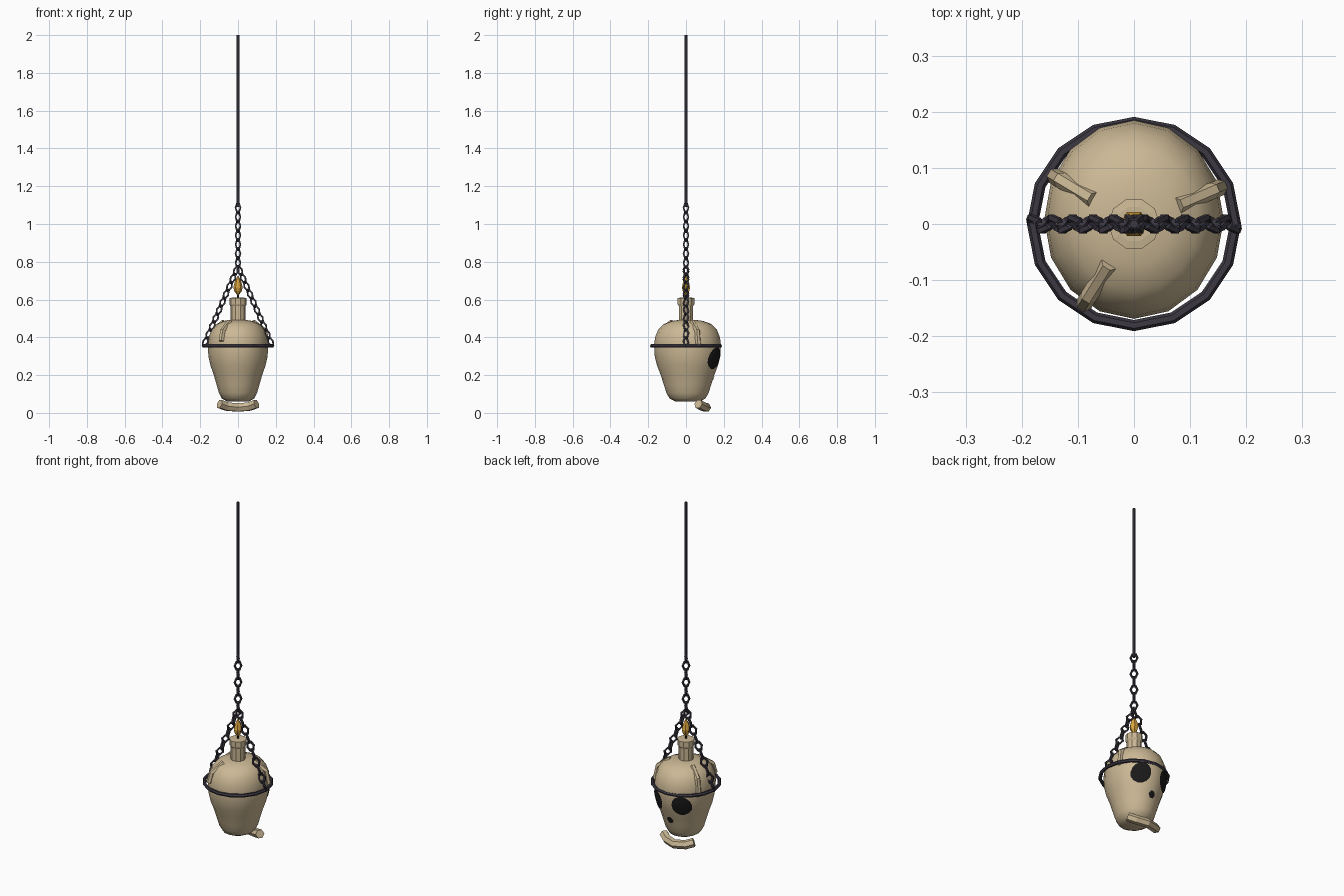
import bpy, bmesh, math
from mathutils import Vector, Matrix

if "Cube" in bpy.data.objects:
    bpy.data.objects.remove(bpy.data.objects["Cube"])


def material(name, rgb):
    m = bpy.data.materials.new(name)
    m.diffuse_color = (*rgb, 1)
    m.use_nodes = True
    m.node_tree.nodes["Principled BSDF"].inputs["Base Color"].default_value = m.diffuse_color
    return m


BONE = material("bone wax", (0.60, 0.48, 0.30))
IRON = material("dark iron", (0.045, 0.04, 0.055))
DARK = material("socket black", (0.010, 0.010, 0.010))
FLAME = material("flame amber", (0.72, 0.38, 0.05))


def mesh_object(name, bm, mat, smooth=None):
    bmesh.ops.recalc_face_normals(bm, faces=bm.faces)
    me = bpy.data.meshes.new(name)
    bm.to_mesh(me)
    bm.free()
    ob = bpy.data.objects.new(name, me)
    bpy.context.collection.objects.link(ob)
    me.materials.append(mat)
    if smooth:
        bpy.ops.object.select_all(action='DESELECT')
        bpy.context.view_layer.objects.active = ob
        ob.select_set(True)
        bpy.ops.object.shade_smooth_by_angle(angle=math.radians(smooth))
    return ob


def lathe(name, profile, sides, mat, sx=1.0, sy=1.0, cy=0.0, smooth=None):
    """Profile of (radius, z), capped at both ends."""
    bm = bmesh.new()
    rings = []
    for r, z in profile:
        rings.append([bm.verts.new((r * sx * math.cos(2 * math.pi * i / sides),
                                    cy + r * sy * math.sin(2 * math.pi * i / sides), z))
                      for i in range(sides)])
    for a, b in zip(rings, rings[1:]):
        for i in range(sides):
            j = (i + 1) % sides
            bm.faces.new((a[i], a[j], b[j], b[i]))
    bm.faces.new(rings[0])
    bm.faces.new(rings[-1])
    return mesh_object(name, bm, mat, smooth)


def tube(name, pts, radius, mat):
    """Six-sided capped tube along a polyline."""
    cu = bpy.data.curves.new(name, 'CURVE')
    cu.dimensions = '3D'
    cu.bevel_depth = radius
    cu.bevel_resolution = 1
    cu.use_fill_caps = True
    sp = cu.splines.new('POLY')
    sp.points.add(len(pts) - 1)
    for p, co in zip(sp.points, pts):
        p.co = (*co, 1)
    sp.use_smooth = False
    ob = bpy.data.objects.new(name, cu)
    bpy.context.collection.objects.link(ob)
    cu.materials.append(mat)
    bpy.ops.object.select_all(action='DESELECT')
    bpy.context.view_layer.objects.active = ob
    ob.select_set(True)
    bpy.ops.object.convert(target='MESH')
    return ob


def chain(name, start, end, count):
    """Stretched six-sided links, each turned a quarter from the last."""
    start, end = Vector(start), Vector(end)
    d = (end - start).normalized()
    side = Vector((0, 1, 0))
    for k in range(count):
        c = start.lerp(end, (k + 0.5) / count)
        a = Matrix.Rotation(math.radians(45 + 90 * (k % 2)), 3, d) @ side
        n = a.cross(d)
        bpy.ops.mesh.primitive_torus_add(major_segments=6, minor_segments=4,
                                         major_radius=0.018, minor_radius=0.0065)
        ob = bpy.context.object
        ob.name = f"{name}_link_{k + 1}"
        m = Matrix((a, d * 1.35, n)).transposed().to_4x4()
        ob.data.transform(Matrix.Translation(c) @ m)
        ob.data.materials.append(IRON)


# Skull body: tapering ellipse lathe, radius as a fraction of full width
RX, RY, CY = 0.16, 0.177, 0.008
BODY = [(0.36, 0.06), (0.53, 0.075), (0.63, 0.105), (0.71, 0.15), (0.80, 0.20), (0.91, 0.25),
        (0.98, 0.30), (1.0, 0.36), (0.97, 0.40), (0.88, 0.44), (0.72, 0.47), (0.46, 0.487),
        (0.2, 0.493)]
lathe("skull", BODY, 16, BONE, RX, RY, CY, smooth=60)


def skull_y(x, z):
    """Face side (+y) of the skull at a given x and height."""
    for (r0, z0), (r1, z1) in zip(BODY, BODY[1:]):
        if z0 <= z <= z1:
            r = r0 + (r1 - r0) * (z - z0) / (z1 - z0)
            return CY + r * RY * math.sqrt(max(0.0, 1 - (x / (r * RX)) ** 2))
    return CY


def socket(name, cx, cz, rx, rz, sides=14):
    """Thin dark patch that follows the skull surface."""
    bm = bmesh.new()

    def vert(f, i):
        t = 2 * math.pi * i / sides
        x, z = cx + f * rx * math.cos(t), cz + f * rz * math.sin(t)
        y = skull_y(x, z)
        n = Vector((x / RX ** 2, (y - CY) / RY ** 2, 0)).normalized() * 0.003
        return bm.verts.new((x + n.x, y + n.y, z))
    centre = vert(0, 0)
    rings = [[vert(f, i) for i in range(sides)] for f in (0.35, 0.7, 1.0)]
    for i in range(sides):
        j = (i + 1) % sides
        bm.faces.new((centre, rings[0][j], rings[0][i]))
        for a, b in zip(rings, rings[1:]):
            bm.faces.new((a[i], a[j], b[j], b[i]))
    ob = mesh_object(name, bm, DARK)
    # make sure the patch faces outward
    if sum(p.normal.y for p in ob.data.polygons) < 0:
        ob.data.flip_normals()


socket("eye_left", -0.075, 0.29, 0.045, 0.058)
socket("eye_right", 0.075, 0.29, 0.045, 0.058)
socket("nose", 0, 0.185, 0.02, 0.022, 6)

# Jaw: bent bar under the face
tube("jaw", [(-0.098, 0.065, 0.052), (-0.06, 0.09, 0.038), (0, 0.108, 0.033),
             (0.06, 0.09, 0.038), (0.098, 0.065, 0.052)], 0.025, BONE)

# Candle, wick and flame
lathe("candle", [(0.04, 0.47), (0.04, 0.565), (0.046, 0.575), (0.046, 0.608), (0.032, 0.61)],
      10, BONE)
lathe("wick", [(0.005, 0.60), (0.005, 0.645)], 6, DARK)
lathe("flame", [(0.006, 0.625), (0.02, 0.645), (0.025, 0.665), (0.017, 0.695), (0.002, 0.725)],
      6, FLAME)

# Wax drips: slope off the crown, then run down the side
for k, (deg, bottom) in enumerate([(149, 0.34), (23, 0.35), (238, 0.38)]):
    c, s = math.cos(math.radians(deg)), math.sin(math.radians(deg))
    tube(f"wax_drip_{k + 1}", [(c * r, s * r, z) for r, z in
                               [(0.085, 0.482), (0.152, 0.435), (0.168, bottom)]], 0.015, BONE)

# Iron ring, sling chains, main chain and rod
bpy.ops.mesh.primitive_torus_add(major_segments=16, minor_segments=6, major_radius=0.181,
                                 minor_radius=0.01, location=(0, 0, 0.355))
ring = bpy.context.object
ring.name = "support_ring"
ring.data.materials.append(IRON)
for side, label in ((-1, "left"), (1, "right")):
    chain(f"sling_{label}", (side * 0.182, 0, 0.355), (0, 0, 0.775), 10)
chain("main_chain", (0, 0, 0.77), (0, 0, 1.11), 7)
lathe("hanging_rod", [(0.008, 1.09), (0.008, 2.0)], 6, IRON)

# Rest the jaw exactly on the ground
bpy.context.view_layer.update()
jaw = bpy.data.objects["jaw"]
low = min(v.co.z for v in jaw.data.vertices)
jaw.data.transform(Matrix.Translation((0, 0, 0.006 - low)))
